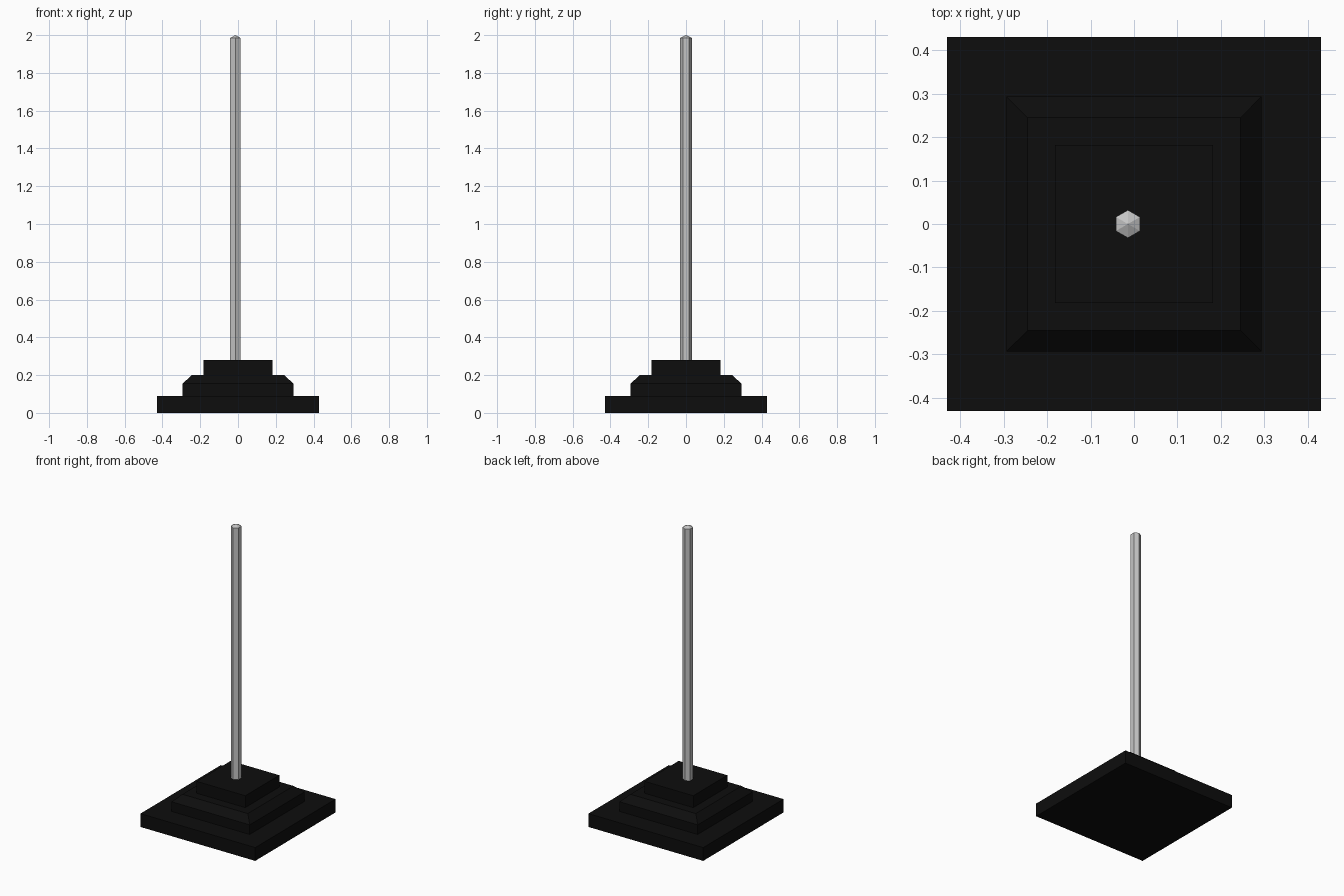
import bpy, bmesh, math

cube = bpy.data.objects.get("Cube")
if cube:
    bpy.data.objects.remove(cube, do_unlink=True)


def make_material(name, value):
    mat = bpy.data.materials.new(name)
    mat.use_nodes = True
    colour = (value, value, value, 1)
    mat.diffuse_color = colour
    mat.node_tree.nodes["Principled BSDF"].inputs["Base Color"].default_value = colour
    return mat


def stack(name, sides, rings, mat, turn, centre=(0, 0)):
    """Loft regular polygons given as (corner radius, height); zero radius is a tip."""
    bm = bmesh.new()
    loops = []
    for radius, z in rings:
        count = sides if radius else 1
        loops.append([bm.verts.new((centre[0] + radius * math.cos(turn + math.tau * i / sides),
                                    centre[1] + radius * math.sin(turn + math.tau * i / sides), z))
                      for i in range(count)])
    for low, high in zip(loops, loops[1:]):
        for i in range(sides):
            j = (i + 1) % sides
            if len(high) == 1:
                bm.faces.new((low[i], low[j], high[0]))
            else:
                bm.faces.new((low[i], low[j], high[j], high[i]))
    bm.faces.new(loops[0][::-1])
    if len(loops[-1]) > 1:
        bm.faces.new(loops[-1])
    mesh = bpy.data.meshes.new(name)
    bm.to_mesh(mesh)
    bm.free()
    mesh.materials.append(mat)
    obj = bpy.data.objects.new(name, mesh)
    bpy.context.collection.objects.link(obj)
    return obj


def square_step(name, rings):
    diagonal = math.sqrt(2)
    return stack(name, 4, [(half * diagonal, z) for half, z in rings], black, math.pi / 4)


black = make_material("matte black", 0.004)
grey = make_material("light metal grey", 0.55)

# Stepped plinth
square_step("base_slab", [(0.43, 0), (0.43, 0.09)])
square_step("chamfered_step", [(0.293, 0.09), (0.293, 0.155), (0.245, 0.2)])
square_step("top_block", [(0.182, 0.2), (0.182, 0.28)])

# Hexagonal pole with a shallow pointed cap
stack("pole", 6, [(0.032, 0.28), (0.032, 1.985), (0, 2.0)], grey, math.pi / 2, (-0.014, 0))
